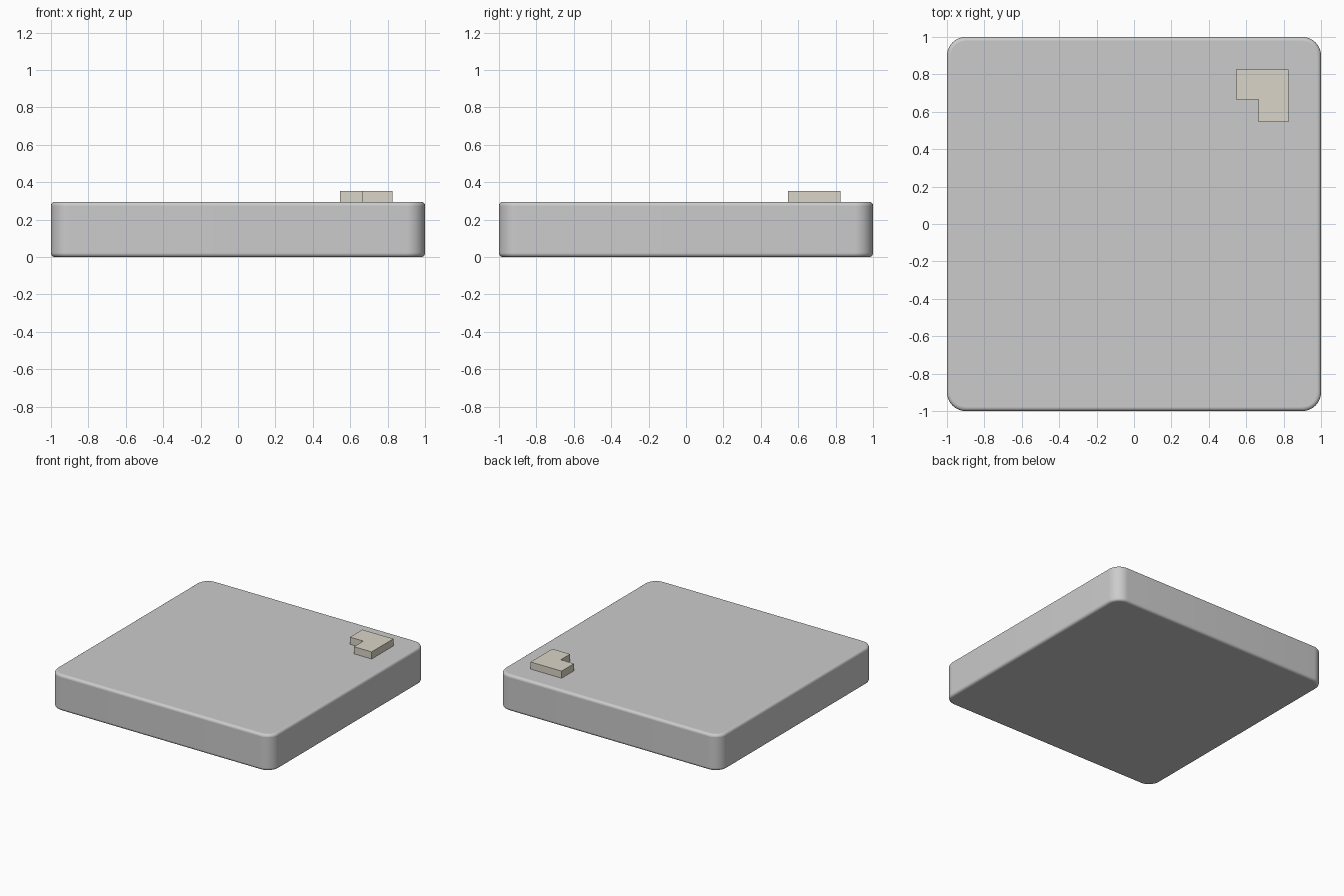
import bpy, bmesh
from math import pi, cos, sin, radians

if "Cube" in bpy.data.objects:
    bpy.data.objects.remove(bpy.data.objects["Cube"])


def prism(name, outline, z0, z1):
    """Extrude a counter-clockwise outline from z0 to z1."""
    bm = bmesh.new()
    face = bm.faces.new([bm.verts.new((x, y, z0)) for x, y in outline])
    top = bmesh.ops.extrude_face_region(bm, geom=[face])["geom"]
    verts = [g for g in top if isinstance(g, bmesh.types.BMVert)]
    bmesh.ops.translate(bm, vec=(0, 0, z1 - z0), verts=verts)
    bmesh.ops.recalc_face_normals(bm, faces=bm.faces)
    mesh = bpy.data.meshes.new(name)
    bm.to_mesh(mesh)
    bm.free()
    obj = bpy.data.objects.new(name, mesh)
    bpy.context.collection.objects.link(obj)
    return obj


def rounded_square(half, radius, steps):
    points = []
    for corner, (sx, sy) in enumerate([(1, 1), (-1, 1), (-1, -1), (1, -1)]):
        for i in range(steps + 1):
            a = (corner + i / steps) * pi / 2
            points.append((sx * (half - radius) + radius * cos(a),
                           sy * (half - radius) + radius * sin(a)))
    return points


TOP = 0.295

# Slab with rounded corners and softened rims
slab = prism("slab", rounded_square(1.0, 0.1, 10), 0, TOP)
bevel = slab.modifiers.new("soft_rims", "BEVEL")
bevel.width = 0.02
bevel.segments = 4
bevel.limit_method = "ANGLE"
bevel.angle_limit = radians(60)
bpy.context.view_layer.objects.active = slab
slab.select_set(True)
bpy.ops.object.shade_smooth_by_angle(angle=radians(40))

# Raised L-shaped corner marker
a, b, c = 0.545, 0.665, 0.825
marker = prism("corner_marker",
               [(b, a), (c, a), (c, c), (a, c), (a, b), (b, b)], TOP, 0.353)
cream = bpy.data.materials.new("cream")
cream.diffuse_color = (0.70, 0.66, 0.57, 1)
cream.use_nodes = True
cream.node_tree.nodes["Principled BSDF"].inputs["Base Color"].default_value = cream.diffuse_color
marker.data.materials.append(cream)
